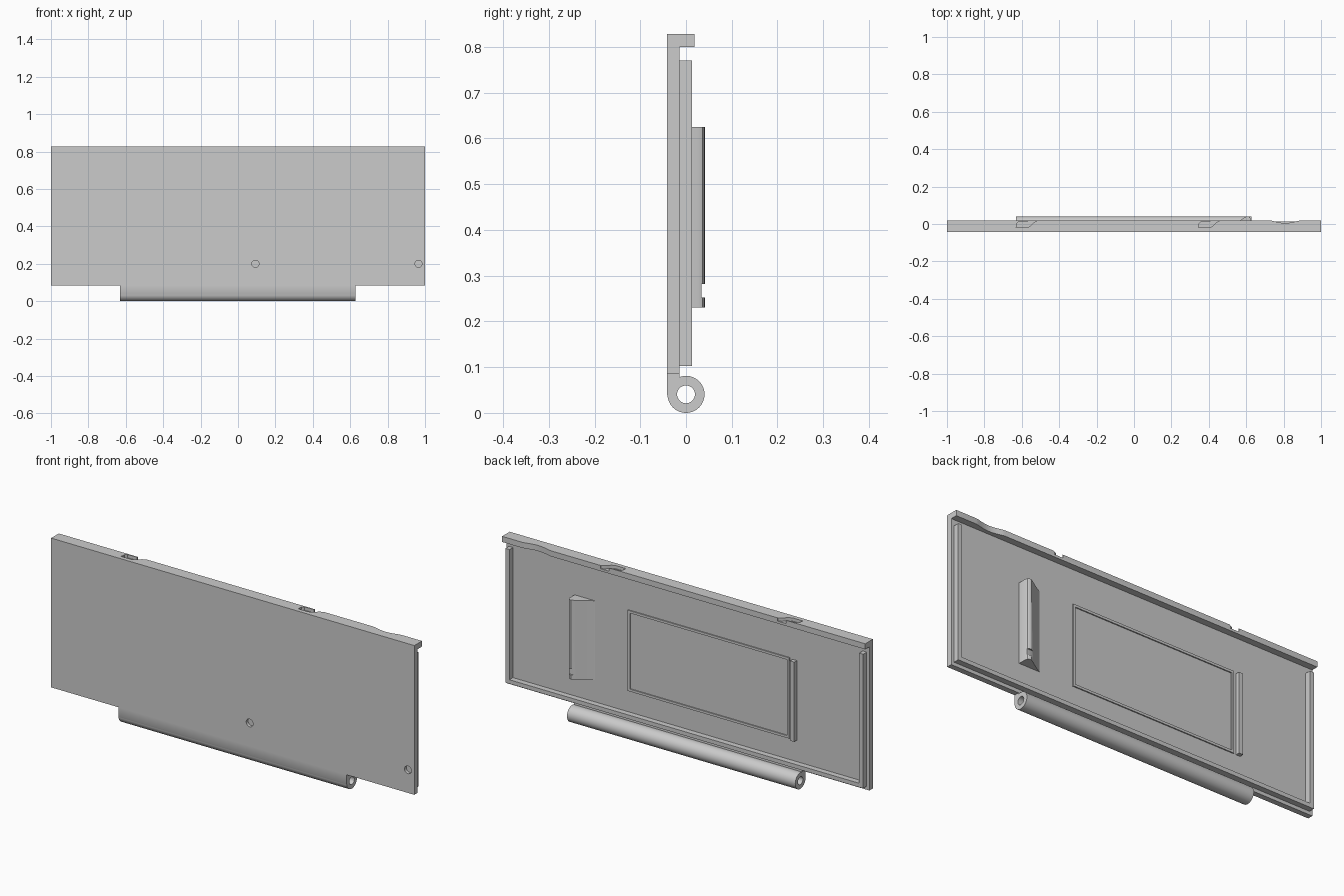
import bpy, bmesh, math

if "Cube" in bpy.data.objects:
    bpy.data.objects.remove(bpy.data.objects["Cube"])


def extrude(name, pts, axis, a, b):
    """Prism from a 2D profile; x: pts are (y,z), y: (x,z), z: (x,y)."""
    place = {'x': lambda p, t: (t, p[0], p[1]),
             'y': lambda p, t: (p[0], t, p[1]),
             'z': lambda p, t: (p[0], p[1], t)}[axis]
    bm = bmesh.new()
    lo = [bm.verts.new(place(p, a)) for p in pts]
    hi = [bm.verts.new(place(p, b)) for p in pts]
    bm.faces.new(lo)
    bm.faces.new(hi)
    n = len(pts)
    for i in range(n):
        j = (i + 1) % n
        bm.faces.new((lo[i], lo[j], hi[j], hi[i]))
    bmesh.ops.recalc_face_normals(bm, faces=bm.faces)
    me = bpy.data.meshes.new(name)
    bm.to_mesh(me)
    bm.free()
    ob = bpy.data.objects.new(name, me)
    bpy.context.collection.objects.link(ob)
    return ob


def rect(x0, x1, y0, y1):
    return [(x0, y0), (x1, y0), (x1, y1), (x0, y1)]


def arc(cx, cy, r, a0, a1, n):
    return [(cx + r * math.cos(math.radians(a0 + (a1 - a0) * i / n)),
             cy + r * math.sin(math.radians(a0 + (a1 - a0) * i / n)))
            for i in range(n + 1)]


def select_only(ob):
    bpy.ops.object.select_all(action='DESELECT')
    ob.select_set(True)
    bpy.context.view_layer.objects.active = ob


def cut(ob, cutter):
    cutter.hide_render = True
    m = ob.modifiers.new("cut", 'BOOLEAN')
    m.operation, m.solver, m.object = 'DIFFERENCE', 'EXACT', cutter
    select_only(ob)
    bpy.ops.object.modifier_apply(modifier=m.name)
    bpy.data.objects.remove(cutter)


def smooth(ob):
    select_only(ob)
    bpy.ops.object.shade_smooth_by_angle(angle=math.radians(30))


def frame(name, outer, t, y0, y1):
    """Hollow rectangular frame in the xz plane."""
    x0, x1, z0, z1 = outer
    ob = extrude(name, rect(*outer), 'y', y0, y1)
    cut(ob, extrude("cutter", rect(x0 + t, x1 - t, z0 + t, z1 - t), 'y', y0 - .1, y1 + .1))
    return ob


FRONT, BACK = -0.0415, -0.0145

# Door plate with top lip
plate = extrude("door_plate", [(FRONT, .085), (BACK, .085), (BACK, .80), (.0185, .80),
                               (.0185, .828), (FRONT, .828)], 'x', -1, 1)

# Finger scoop in the lip
n = 16
scoop = [(.73 + .158 * i / n, .0185 - .0135 * math.sin(math.pi * i / n) ** 1.3) for i in range(1, n)]
cut(plate, extrude("cutter", [(.73, .0185), *scoop, (.888, .0185), (.888, .05), (.73, .05)],
                   'z', .79, .9))

# Two hooked slots in the top edge
for x in (-.63, .345):
    hook = [(0, -.02), (.055, -.02), (.073, -.013), (.085, -.002), (.095, .009), (.112, .0165),
            (.115, .03), (.068, .03), (.064, .014), (.012, .012), (.003, .003)]
    cut(plate, extrude("cutter", [(x + u, v) for u, v in hook], 'z', .812, .9))

# Blind holes in the front
for x in (.093, .965):
    cut(plate, extrude("cutter", arc(x, .2, .019, 0, 360 - 15, 23), 'y', -.1, FRONT + .015))
smooth(plate)

# Raised rails: left, right and bottom
for name, x in (("left_rail", -.985), ("right_rail", .963)):
    extrude(name, rect(x, x + .022, .102, .77), 'y', BACK, .0135)
extrude("bottom_rail", rect(-.963, .963, .102, .122), 'y', BACK, .0135)

# Label frame and the strip next to it
frame("label_frame", (-.562, .328, .228, .63), .012, BACK, -.009)
extrude("side_strip", rect(-.6, -.577, .228, .625), 'y', BACK, .006)

# Finger grip with a notch near its lower end
grip = extrude("finger_grip", [(.51, BACK), (.533, -.003), (.552, .009), (.568, .0195),
                               (.585, .031), (.604, .0415), (.613, .0405), (.62, .036),
                               (.624, .026), (.624, BACK)], 'z', .23, .625)
cut(grip, extrude("cutter", rect(.4, .7, .252, .282), 'y', .034, .1))
smooth(grip)

# Hinge barrel with pin hole, joined to the plate by a straight web
R = .0405
hinge = extrude("hinge_barrel", [(FRONT, .085), (FRONT, R)] + arc(0, R, R, 183, 470, 46)
                + [(BACK, .085)], 'x', -.63, .627)
cut(hinge, extrude("cutter", arc(0, R, .0195, 0, 348.75, 31), 'x', -.8, .8))
smooth(hinge)
